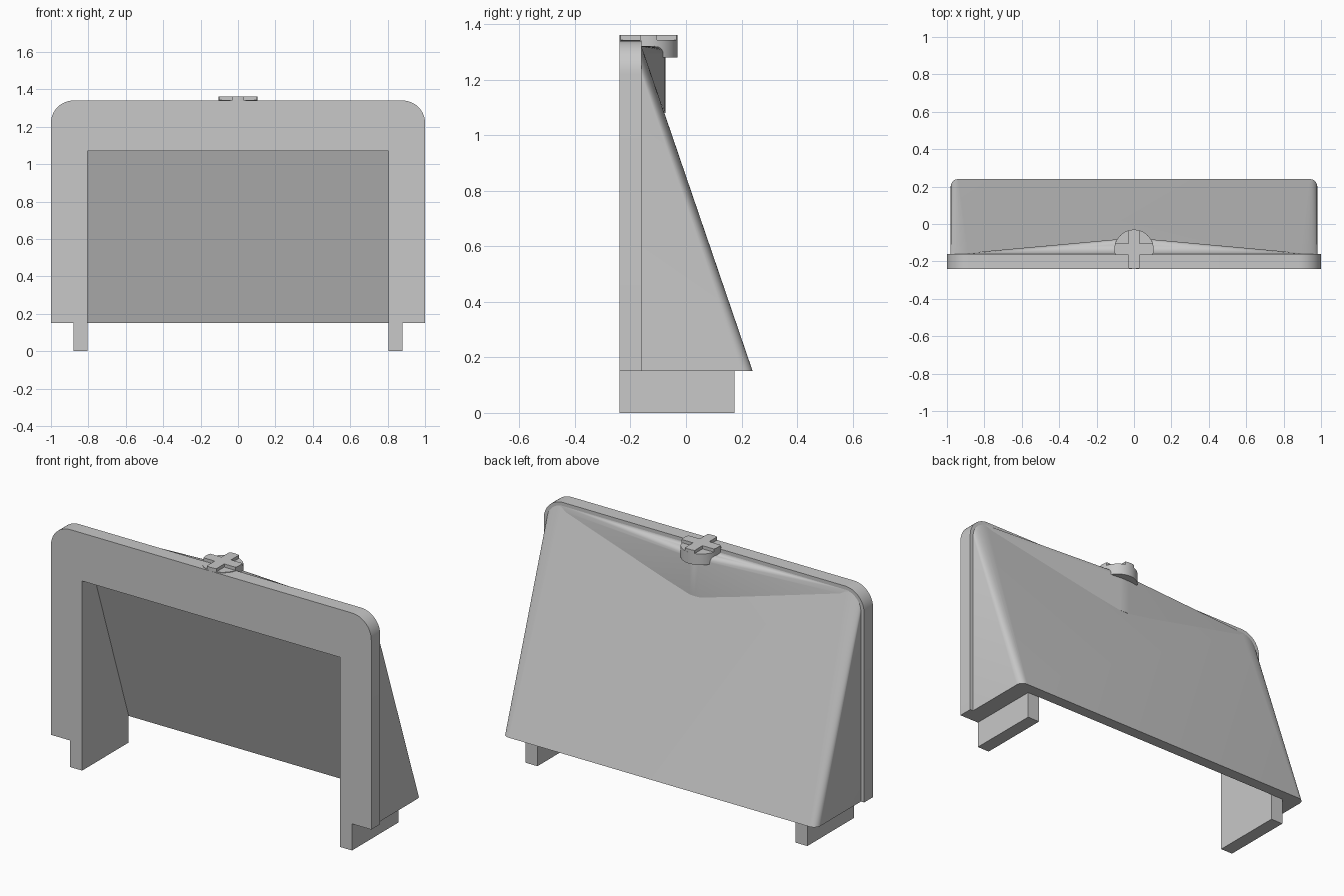
import bpy, bmesh
from math import radians, sin, cos, asin, degrees
from mathutils import Vector

cube = bpy.data.objects.get("Cube")
if cube:
    bpy.data.objects.remove(cube, do_unlink=True)

grey = bpy.data.materials.new("plain grey")
grey.use_nodes = True
grey.diffuse_color = (0.58, 0.58, 0.58, 1)
grey.node_tree.nodes["Principled BSDF"].inputs["Base Color"].default_value = grey.diffuse_color


def finish(name, bm, smooth=None):
    bmesh.ops.recalc_face_normals(bm, faces=bm.faces)
    mesh = bpy.data.meshes.new(name)
    bm.to_mesh(mesh)
    bm.free()
    mesh.materials.append(grey)
    obj = bpy.data.objects.new(name, mesh)
    bpy.context.collection.objects.link(obj)
    if smooth:
        bpy.ops.object.select_all(action="DESELECT")
        obj.select_set(True)
        bpy.context.view_layer.objects.active = obj
        bpy.ops.object.shade_smooth_by_angle(angle=radians(smooth))
    return obj


def prism(name, points, offset, smooth=None):
    """Extrude a planar outline along an offset."""
    bm = bmesh.new()
    face = bm.faces.new([bm.verts.new(p) for p in points])
    new = bmesh.ops.extrude_face_region(bm, geom=[face])["geom"]
    bmesh.ops.translate(bm, vec=offset, verts=[v for v in new if isinstance(v, bmesh.types.BMVert)])
    return finish(name, bm, smooth)


def hull(name, points, smooth):
    bm = bmesh.new()
    for p in points:
        bm.verts.new(p)
    res = bmesh.ops.convex_hull(bm, input=bm.verts)
    junk = {g for g in res["geom_interior"] + res["geom_unused"] if isinstance(g, bmesh.types.BMVert)}
    bmesh.ops.delete(bm, geom=list(junk), context="VERTS")
    bmesh.ops.dissolve_limit(bm, angle_limit=radians(0.5), verts=bm.verts, edges=bm.edges)
    return finish(name, bm, smooth)


def arc(cx, cy, r, start, end, steps=12):
    angles = [radians(start + (end - start) * i / steps) for i in range(steps + 1)]
    return [(cx + r * cos(a), cy + r * sin(a)) for a in angles]


def mirrored(points):
    return points + [(-x, y, z) for x, y, z in points]


BASE, FRONT, SEAM, REAR = 0.15, -0.24, -0.16, 0.24
INNER_X, INNER_TOP = 0.805, 1.07

# Front frame: arch outline with rounded top corners
half = [(INNER_X, INNER_TOP), (INNER_X, BASE), (1, BASE)] + arc(0.88, 1.22, 0.12, 0, 90)
outline = half + [(-x, z) for x, z in reversed(half)]
prism("front_frame", [(x, FRONT, z) for x, z in outline], (0, SEAM - FRONT, 0), 30)

# Sloping housing, with fillets that fade towards the top corners
footprint = [(0.98, SEAM, BASE)] + [(x, y, BASE) for x, y in arc(0.94, REAR - 0.04, 0.04, 0, 90)]
top = [(x, SEAM, z) for x, z in arc(0.88, 1.22, 0.10, 0, 90)]
housing = hull("sloping_housing", mirrored(footprint + top), 30)

# Hollow inside of the housing
section = [(-0.3, 0.0), (0.226, 0.0), (-0.137, INNER_TOP), (-0.3, INNER_TOP)]
cutter = prism("cavity_cutter", [(-INNER_X, y, z) for y, z in section], (2 * INNER_X, 0, 0))
cutter.hide_render = True
cutter.hide_viewport = True
cut = housing.modifiers.new("cavity", "BOOLEAN")
cut.operation = "DIFFERENCE"
cut.solver = "EXACT"
cut.object = cutter

# Ridge that swells out of the slope to carry the knob
swell = [(0.03, -0.0765, 1.08), (0.93, -0.158, 1.295), (0.9, SEAM, 1.32), (0, SEAM, 1.32)]
swell += [(0, -0.0745, 1.08), (0, -0.0745, 1.29)]
swell += [(0.03, y, z) for y, z in arc(-0.1065, 1.29, 0.03, 0, 90, 6)]
hull("knob_ridge", mirrored(swell), 30)

# Feet
for side, label in ((1, "left"), (-1, "right")):
    x0, x1 = side * INNER_X, side * 0.88
    foot = [(x0, FRONT, 0), (x1, FRONT, 0), (x1, 0.175, 0), (x0, 0.175, 0)]
    prism(label + "_foot", foot, (0, 0, BASE))

# Round knob with a raised cross
KY, KR, ARM = -0.135, 0.105, 0.03
disc = arc(0, KY, KR, 0, 360, 48)[:-1]
prism("knob", [(x, y, 1.28) for x, y in disc], (0, 0, 0.063), 30)
a = degrees(asin(ARM / KR))
cross = []
for quarter in range(4):
    cross += arc(0, KY, KR, 90 * quarter - a, 90 * quarter + a, 6)
    corner = Vector((ARM, ARM))
    for _ in range(quarter):
        corner = Vector((-corner.y, corner.x))
    cross.append((corner.x, KY + corner.y))
prism("knob_cross", [(x, y, 1.343) for x, y in cross], (0, 0, 0.018), 30)
